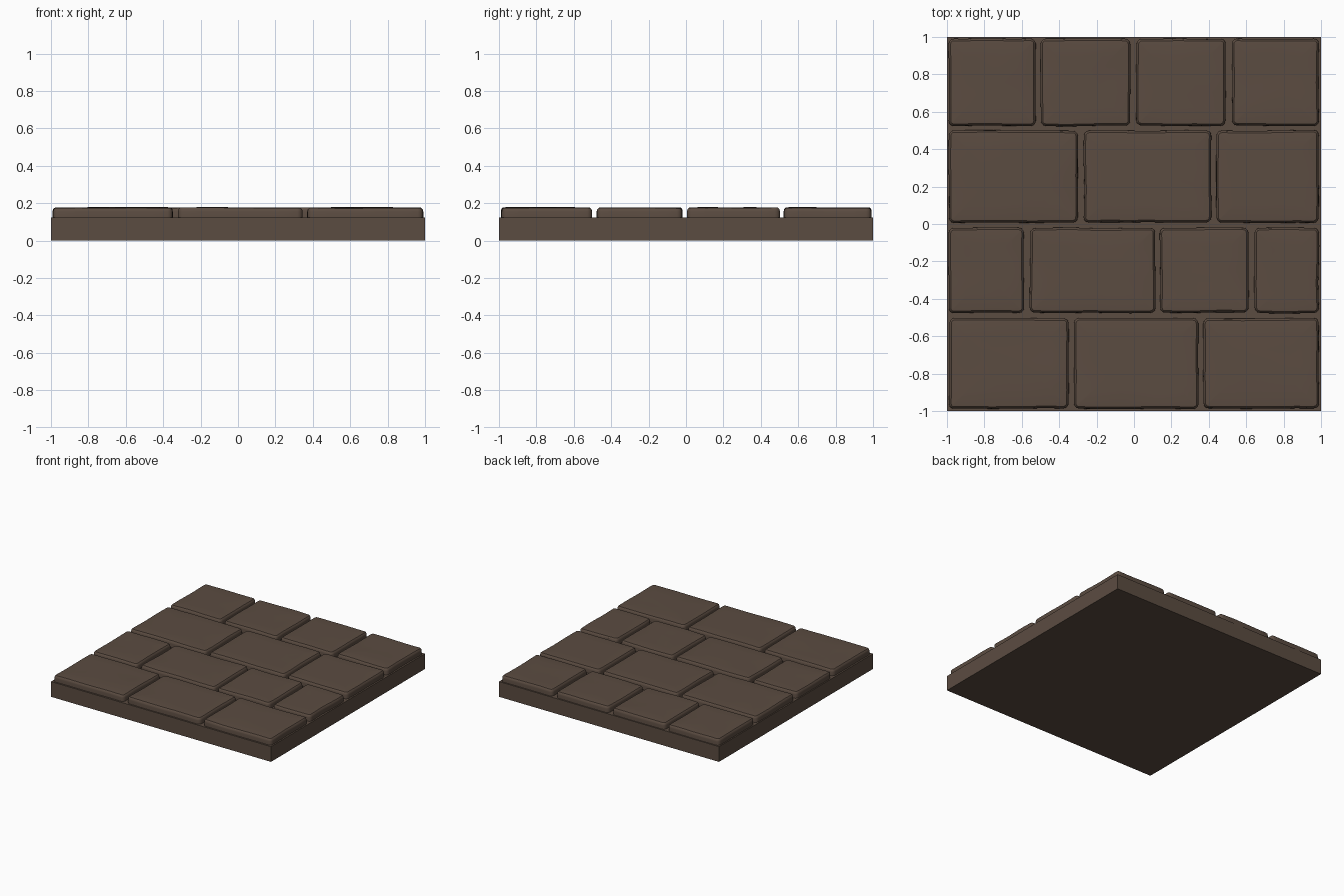
import bpy, bmesh, math, random
from mathutils import Vector, noise

if "Cube" in bpy.data.objects:
    bpy.data.objects.remove(bpy.data.objects["Cube"])

random.seed(4)

stone = bpy.data.materials.new("dark brown stone")
stone.diffuse_color = (0.105, 0.072, 0.053, 1)
stone.use_nodes = True
stone.node_tree.nodes["Principled BSDF"].inputs["Base Color"].default_value = stone.diffuse_color


def finish(name, bm, smooth):
    bmesh.ops.recalc_face_normals(bm, faces=bm.faces)
    me = bpy.data.meshes.new(name)
    bm.to_mesh(me)
    bm.free()
    ob = bpy.data.objects.new(name, me)
    bpy.context.collection.objects.link(ob)
    me.materials.append(stone)
    if smooth:
        bpy.ops.object.select_all(action='DESELECT')
        ob.select_set(True)
        bpy.context.view_layer.objects.active = ob
        bpy.ops.object.shade_smooth_by_angle(angle=math.radians(35))
    return ob


# Outline of a rounded rectangle, inset by d, with the same point count each time
def outline(x0, x1, y0, y1, r, d):
    pts = []
    corners = [(x1, y1, 0), (x0, y1, 90), (x0, y0, 180), (x1, y0, 270)]
    centres = []
    for cx, cy, a in corners:
        sx = -1 if cx == x1 else 1
        sy = -1 if cy == y1 else 1
        centres.append((cx + sx * max(r, d), cy + sy * max(r, d), a))
    rr = max(r - d, 0.004)
    for i, (cx, cy, a) in enumerate(centres):
        arc = [Vector((cx + rr * math.cos(math.radians(a + t)),
                       cy + rr * math.sin(math.radians(a + t)))) for t in (0, 30, 60, 90)]
        pts.append(arc)
    ring = []
    for i in range(4):
        ring += pts[i]
        a, b = pts[i][-1], pts[(i + 1) % 4][0]
        ring += [a.lerp(b, k / 6) for k in range(1, 6)]
    return ring


# One worn paving stone: stacked rings with slightly wavy sides and top
def paving_stone(name, x0, x1, y0, y1):
    bm = bmesh.new()
    seed = Vector((random.random() * 50, random.random() * 50, 0))
    levels = [(0.0, 0.115), (0.0, 0.155), (0.003, 0.167), (0.011, 0.1745),
              (0.025, 0.176), (0.10, 0.1765), (0.17, 0.177)]
    rings = []
    for d, z in levels:
        ring = []
        for p in outline(x0, x1, y0, y1, 0.028, d):
            n = noise.noise_vector(Vector((p.x * 5, p.y * 5, 0)) + seed)
            h = noise.noise(Vector((p.x * 4, p.y * 4, 3)) + seed)
            dz = 0.004 * h if z > 0.16 else 0
            ring.append(bm.verts.new((p.x + 0.005 * n.x, p.y + 0.005 * n.y, z + dz)))
        rings.append(ring)
    count = len(rings[0])
    for a, b in zip(rings, rings[1:]):
        for i in range(count):
            j = (i + 1) % count
            bm.faces.new((a[i], a[j], b[j], b[i]))
    bm.faces.new(rings[-1])
    bm.faces.new(list(reversed(rings[0])))
    return finish(name, bm, True)


# Base slab
bm = bmesh.new()
bmesh.ops.create_cube(bm, size=1)
for v in bm.verts:
    v.co = (v.co.x * 2, v.co.y * 2, (v.co.z + 0.5) * 0.125)
finish("base_slab", bm, False)

# Four courses of paving: (y range, x ranges)
rows = [
    (0.525, 0.99, [(-0.99, -0.525), (-0.5, -0.018), (0.012, 0.49), (0.525, 0.988)]),
    (0.008, 0.5, [(-0.99, -0.3), (-0.268, 0.413), (0.44, 0.988)]),
    (-0.475, -0.02, [(-0.99, -0.588), (-0.557, 0.113), (0.14, 0.613), (0.643, 0.988)]),
    (-0.987, -0.503, [(-0.987, -0.35), (-0.32, 0.343), (0.37, 0.988)]),
]
for r, (y0, y1, spans) in enumerate(rows, 1):
    for c, (x0, x1) in enumerate(spans, 1):
        paving_stone(f"paving_stone_{r}_{c}", x0, x1, y0, y1)
